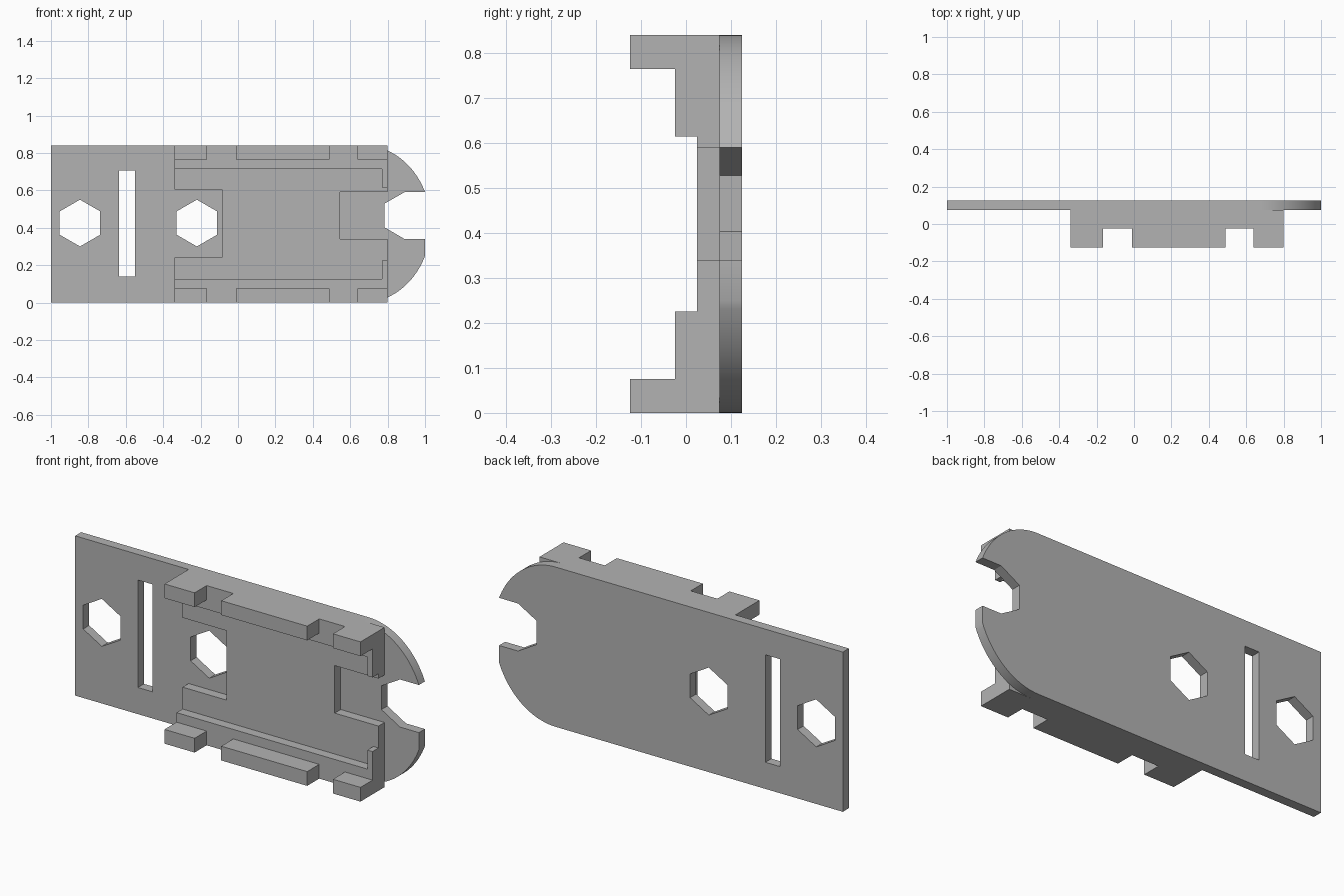
import bpy, bmesh, math

cube = bpy.data.objects.get("Cube")
if cube:
    bpy.data.objects.remove(cube, do_unlink=True)

H = 0.84          # overall height
MID = H / 2
LEFT, RIGHT = -0.34, 0.80   # extent of the raised frame

grey = bpy.data.materials.new("plain grey")
grey.use_nodes = True
color = (0.45, 0.45, 0.45, 1)
grey.diffuse_color = color
grey.node_tree.nodes["Principled BSDF"].inputs["Base Color"].default_value = color


def slab(name, loops, y0, y1):
    """Fill x-z outlines (later loops are holes) and extrude from y0 to y1."""
    curve = bpy.data.curves.new(name, "CURVE")
    curve.dimensions = "2D"
    curve.fill_mode = "BOTH"
    curve.extrude = (y1 - y0) / 2
    for loop in loops:
        spline = curve.splines.new("POLY")
        spline.points.add(len(loop) - 1)
        for point, (x, z) in zip(spline.points, loop):
            point.co = (x, z, 0, 1)
        spline.use_cyclic_u = True
    ob = bpy.data.objects.new(name, curve)
    bpy.context.collection.objects.link(ob)
    ob.location.y = (y0 + y1) / 2
    ob.rotation_euler.x = math.pi / 2
    bpy.ops.object.select_all(action="DESELECT")
    ob.select_set(True)
    bpy.context.view_layer.objects.active = ob
    bpy.ops.object.convert(target="MESH")
    ob = bpy.context.object
    ob.name = name
    bm = bmesh.new()
    bm.from_mesh(ob.data)
    bmesh.ops.remove_doubles(bm, verts=bm.verts, dist=0.0001)
    bmesh.ops.recalc_face_normals(bm, faces=bm.faces)
    bm.to_mesh(ob.data)
    bm.free()
    ob.data.materials.clear()
    ob.data.materials.append(grey)
    bpy.ops.object.shade_smooth_by_angle(angle=math.radians(25))
    return ob


def rect(x0, x1, z0, z1):
    return [(x0, z0), (x1, z0), (x1, z1), (x0, z1)]


def hexagon(x, z, r=0.125):
    angles = [math.radians(30 + 60 * i) for i in range(6)]
    return [(x + r * math.cos(a), z + r * math.sin(a)) for a in angles]


def flip(loop):
    return [(x, H - z) for x, z in loop]


# Back plate: rounded end with a wrench-like notch, hex holes and a slot
cx, rx = 0.671, 0.36
end_angle = math.acos((1 - cx) / rx)
steps = 24
arc = []
for i in range(steps + 1):
    a = -math.pi / 2 + (math.pi / 2 - end_angle) * i / steps
    arc.append((cx + rx * math.cos(a), MID + MID * math.sin(a)))
notch = [(1, 0.34), (0.89, 0.34), (0.782, 0.403),
         (0.782, 0.528), (0.89, 0.59)]
outline = [(-1, 0)] + arc + notch + flip(arc[::-1]) + [(-1, H)]
slab("back_plate", [outline, hexagon(-0.845, 0.425), hexagon(-0.22, 0.425),
                    rect(-0.635, -0.55, 0.14, 0.705)], 0.075, 0.125)

# Frame floor with a recess cut in at each end
floor = [(LEFT, 0), (RIGHT, 0), (RIGHT, 0.34), (0.545, 0.34), (0.545, 0.59),
         (RIGHT, 0.59), (RIGHT, H), (LEFT, H), (LEFT, 0.605),
         (-0.085, 0.605), (-0.085, 0.24), (LEFT, 0.24)]
slab("frame_floor", [floor], 0.025, 0.075)

# Side rails with end stops, and the tabs standing on them
rail = [(LEFT, 0), (RIGHT, 0), (RIGHT, 0.225), (0.77, 0.225),
        (0.77, 0.125), (LEFT, 0.125)]
tabs = {"left_end": (LEFT, -0.165), "middle": (-0.01, 0.49),
        "right_end": (0.64, RIGHT)}
for side, place in (("lower", list), ("upper", flip)):
    slab(side + "_rail", [place(rail)], -0.025, 0.025)
    for tab, (x0, x1) in tabs.items():
        slab(f"{side}_{tab}_tab", [place(rect(x0, x1, 0, 0.075))],
             -0.125, -0.025)
